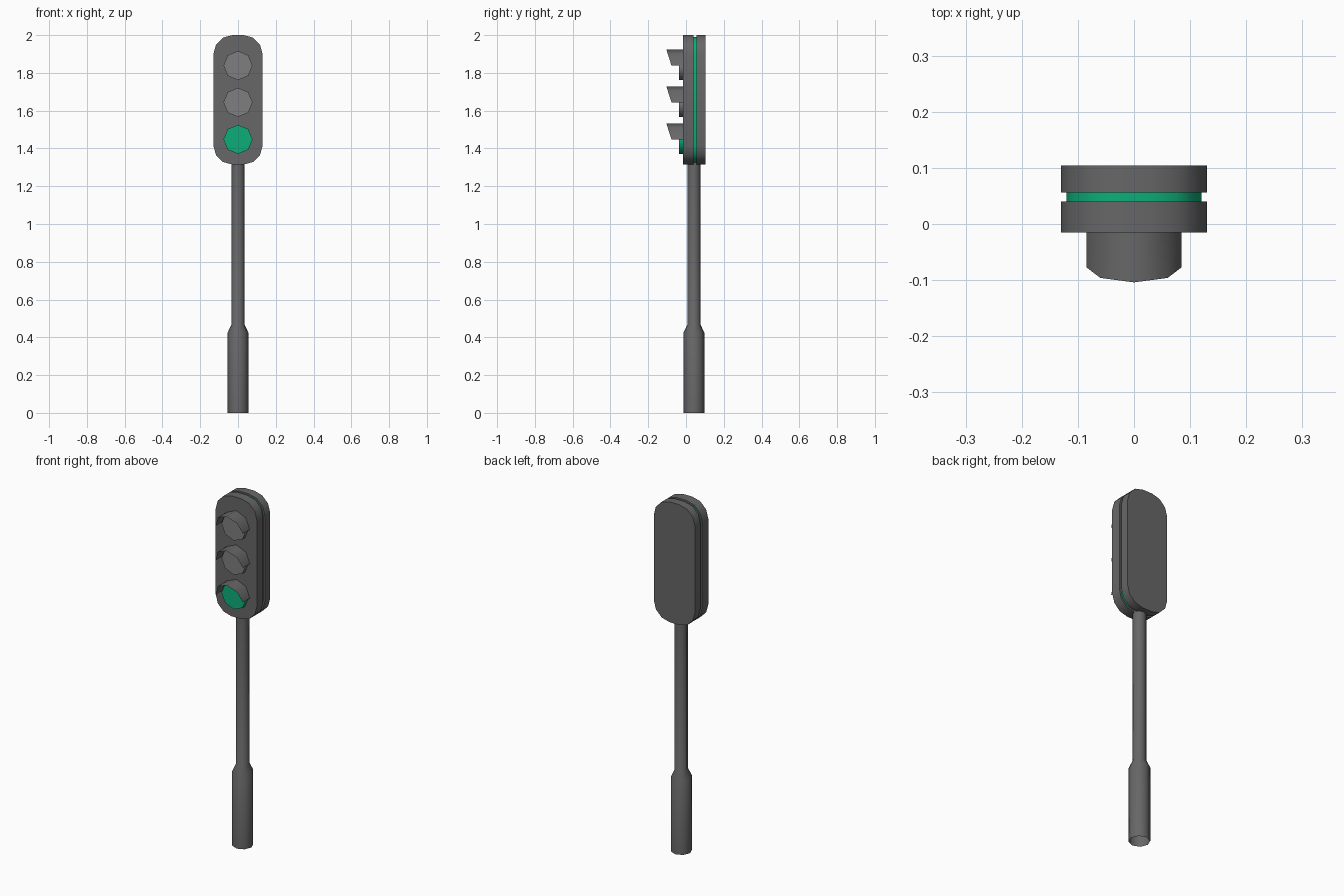
import bpy, bmesh
from math import sin, cos, pi, radians

if "Cube" in bpy.data.objects:
    bpy.data.objects.remove(bpy.data.objects["Cube"])

POLE_Y = 0.042


def material(name, r, g, b):
    mat = bpy.data.materials.new(name)
    mat.diffuse_color = (r, g, b, 1)
    mat.use_nodes = True
    mat.node_tree.nodes["Principled BSDF"].inputs["Base Color"].default_value = mat.diffuse_color
    return mat


green = material("green", 0.004, 0.42, 0.19)
dark = material("dark_grey", 0.135, 0.135, 0.135)
lens = material("lens_grey", 0.21, 0.21, 0.21)


def finish(name, bm, mat):
    bmesh.ops.recalc_face_normals(bm, faces=bm.faces)
    mesh = bpy.data.meshes.new(name)
    bm.to_mesh(mesh)
    bm.free()
    obj = bpy.data.objects.new(name, mesh)
    bpy.context.collection.objects.link(obj)
    mesh.materials.append(mat)
    bpy.ops.object.select_all(action='DESELECT')
    obj.select_set(True)
    bpy.context.view_layer.objects.active = obj
    bpy.ops.object.shade_smooth_by_angle(angle=radians(50))
    return obj


def prism(name, outline, y0, y1, mat):
    """Extrude an (x, z) outline from y0 to y1."""
    bm = bmesh.new()
    front = [bm.verts.new((x, y0, z)) for x, z in outline]
    back = [bm.verts.new((x, y1, z)) for x, z in outline]
    bm.faces.new(front)
    bm.faces.new(back)
    n = len(outline)
    for i in range(n):
        j = (i + 1) % n
        bm.faces.new((front[i], front[j], back[j], back[i]))
    return finish(name, bm, mat)


def rounded_rect(half_w, z0, z1, r, seg=3):
    pts = []
    centres = [(half_w - r, z1 - r), (r - half_w, z1 - r),
               (r - half_w, z0 + r), (half_w - r, z0 + r)]
    for k, (cx, cz) in enumerate(centres):
        for i in range(seg + 1):
            a = (k + i / seg) * pi / 2
            pts.append((cx + r * cos(a), cz + r * sin(a)))
    return pts


def hood(name, zc, r=0.085):
    """Thin half-octagon visor with a slanted front edge."""
    bm = bmesh.new()
    rows = []
    for i in range(5):
        a = i * pi / 4
        rows.append([bm.verts.new((r * cos(a), y, zc + r * sin(a)))
                     for y in (-0.014, -0.077 - 0.027 * sin(a))])
    for a, b in zip(rows, rows[1:]):
        bm.faces.new((a[0], a[1], b[1], b[0]))
    return finish(name, bm, dark)


# Signal head: two shells with a recessed green band between them
prism("front_shell", rounded_rect(0.13, 1.315, 2.0, 0.10), -0.015, 0.04, dark)
prism("green_band", rounded_rect(0.12, 1.325, 1.99, 0.09), 0.035, 0.061, green)
prism("back_shell", rounded_rect(0.13, 1.315, 2.0, 0.10), 0.056, 0.104, dark)

# Lamps and their hoods
for label, zc, mat in (("top", 1.839, lens), ("middle", 1.644, lens), ("bottom", 1.448, green)):
    octagon = [(0.077 * cos(i * pi / 4), zc + 0.077 * sin(i * pi / 4)) for i in range(8)]
    prism(label + "_lamp", octagon, -0.038, -0.01, mat)
    hood(label + "_hood", zc)

# Eight-sided pole with a thicker base, open underneath
bm = bmesh.new()
rings = []
for r, z in ((0.055, 0), (0.055, 0.425), (0.035, 0.467), (0.035, 1.33)):
    rings.append([bm.verts.new((r * cos(i * pi / 4), POLE_Y + r * sin(i * pi / 4), z))
                  for i in range(8)])
for a, b in zip(rings, rings[1:]):
    for i in range(8):
        j = (i + 1) % 8
        bm.faces.new((a[i], a[j], b[j], b[i]))
finish("pole", bm, dark)
